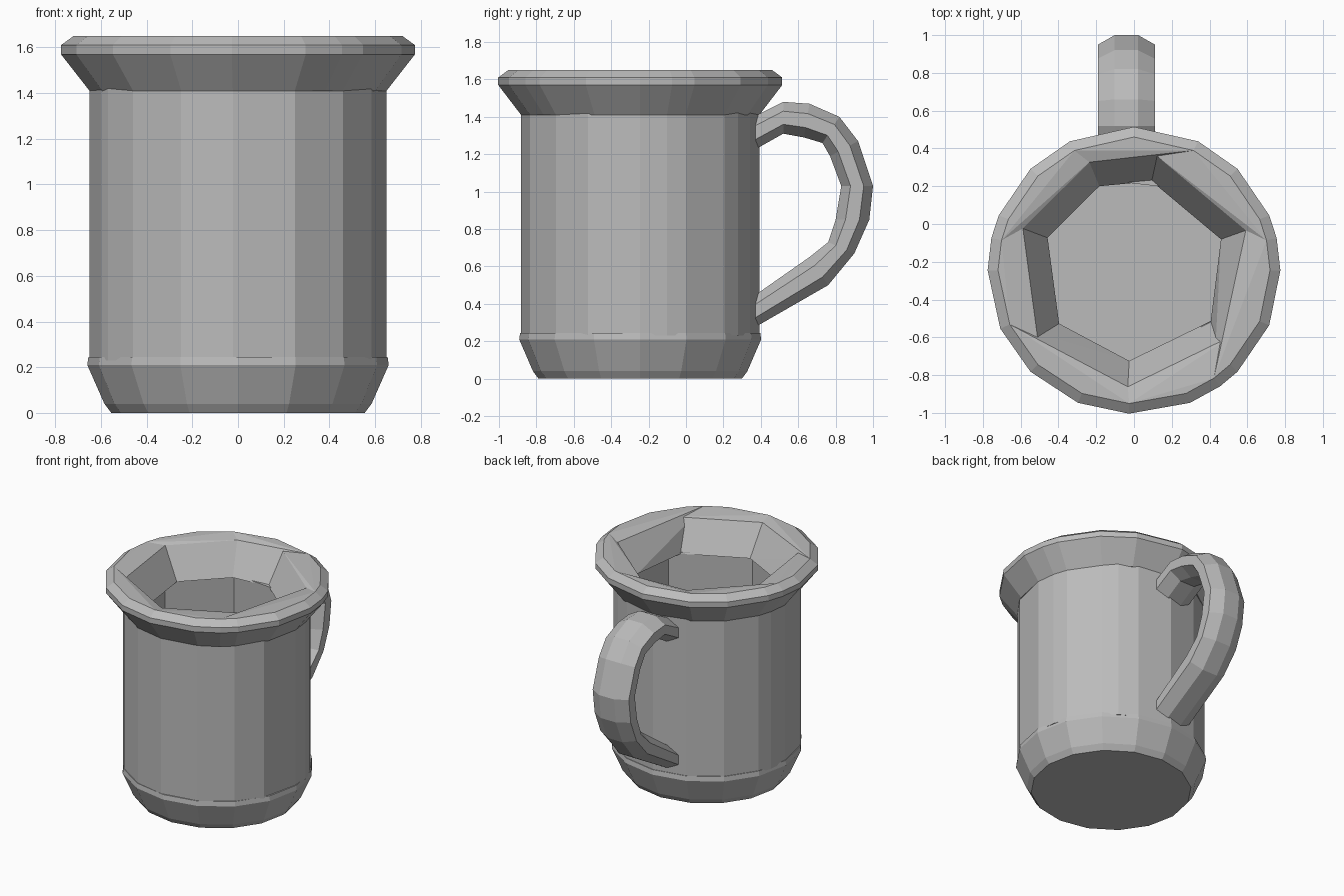
import bpy, bmesh
from math import sin, cos, pi, radians
from mathutils import Vector

cube = bpy.data.objects.get("Cube")
if cube:
    bpy.data.objects.remove(cube, do_unlink=True)

grey = bpy.data.materials.new("plain_grey")
grey.use_nodes = True
COLOUR = (0.5, 0.5, 0.5, 1)
grey.diffuse_color = COLOUR
grey.node_tree.nodes["Principled BSDF"].inputs["Base Color"].default_value = COLOUR

CENTRE_Y = -0.245


def finish(name, bm):
    bmesh.ops.dissolve_limit(bm, angle_limit=radians(1), verts=bm.verts, edges=bm.edges)
    bmesh.ops.recalc_face_normals(bm, faces=bm.faces)
    mesh = bpy.data.meshes.new(name)
    bm.to_mesh(mesh)
    bm.free()
    mesh.materials.append(grey)
    obj = bpy.data.objects.new(name, mesh)
    bpy.context.collection.objects.link(obj)


def polar(angle, radius, z):
    a = radians(angle)
    return Vector((radius * cos(a), CENTRE_Y + 0.98 * radius * sin(a), z))


def hull(name, points):
    bm = bmesh.new()
    verts = [bm.verts.new(p) for p in points]
    res = bmesh.ops.convex_hull(bm, input=verts)
    unused = {v for v in res["geom_interior"] + res["geom_unused"]
              if isinstance(v, bmesh.types.BMVert)}
    bmesh.ops.delete(bm, geom=list(unused), context='VERTS')
    finish(name, bm)


def arc(start, end, step=22.5):
    """Facet angles from start to end, keeping both ends."""
    middle = [i * step for i in range(40) if start + 5 < i * step < end - 5]
    return [start] + middle + [end]


def ring_of_blocks(name, outer_cuts, inner_cuts, outer, inner):
    """Convex blocks around the mug: round outside, straight inside."""
    count = len(outer_cuts)
    for i in range(count):
        j, turn = (i + 1) % count, 360 * (i == count - 1)
        pts = [polar(a, r, z) for a in arc(outer_cuts[i], outer_cuts[j] + turn)
               for r, z in outer]
        pts += [polar(a, r, z) for a in (inner_cuts[i], inner_cuts[j] + turn)
                for r, z in inner]
        hull(f"{name}_{i + 1}", pts)


# Flared rim with a sloping inner face
ring_of_blocks("rim", [13, 64, 116, 167, 204, 268, 306], [20, 79, 112, 159, 216, 267, 326],
               [(0.65, 1.41), (0.775, 1.57), (0.775, 1.61), (0.72, 1.65)],
               [(0.49, 1.41), (0.63, 1.63)])

# Upright wall staves
ring_of_blocks("wall", [13, 55, 112, 167, 209, 268, 334], [13, 55, 112, 167, 209, 268, 334],
               [(0.65, 0.23), (0.65, 1.42)], [(0.53, 0.23), (0.53, 1.42)])

# Solid foot with a chamfered edge
hull("foot", [polar(a, r, z) for a in arc(0, 360)
              for r, z in [(0.555, 0), (0.585, 0.04), (0.66, 0.21), (0.655, 0.245)]])

# Handle: outer and inner (y, z) of each cross-section
sections = [((0.36, 1.40), (0.36, 1.22)), ((0.52, 1.48), (0.52, 1.31)),
            ((0.66, 1.47), (0.63, 1.29)), ((0.82, 1.40), (0.73, 1.26)),
            ((0.92, 1.27), (0.77, 1.19)), ((1.0, 1.03), (0.83, 1.03)),
            ((0.98, 0.85), (0.80, 0.85)), ((0.90, 0.67), (0.76, 0.73)),
            ((0.76, 0.50), (0.66, 0.65)), ((0.36, 0.27), (0.36, 0.44))]
SIDES = 8
bm = bmesh.new()
rings = []
for out, inn in sections:
    o, n = Vector((-0.04, *out)), Vector((-0.04, *inn))
    mid, half = (o + n) / 2, (o - n) / 2
    angles = [2 * pi * (k + 0.5) / SIDES for k in range(SIDES)]
    scale = 1 / cos(pi / SIDES)
    rings.append([bm.verts.new(mid + half * scale * cos(a) + Vector((0.15 * scale * sin(a), 0, 0)))
                  for a in angles])
for a, b in zip(rings, rings[1:]):
    for k in range(SIDES):
        m = (k + 1) % SIDES
        bm.faces.new((a[k], a[m], b[m], b[k]))
bm.faces.new(rings[0])
bm.faces.new(rings[-1])
finish("handle", bm)
